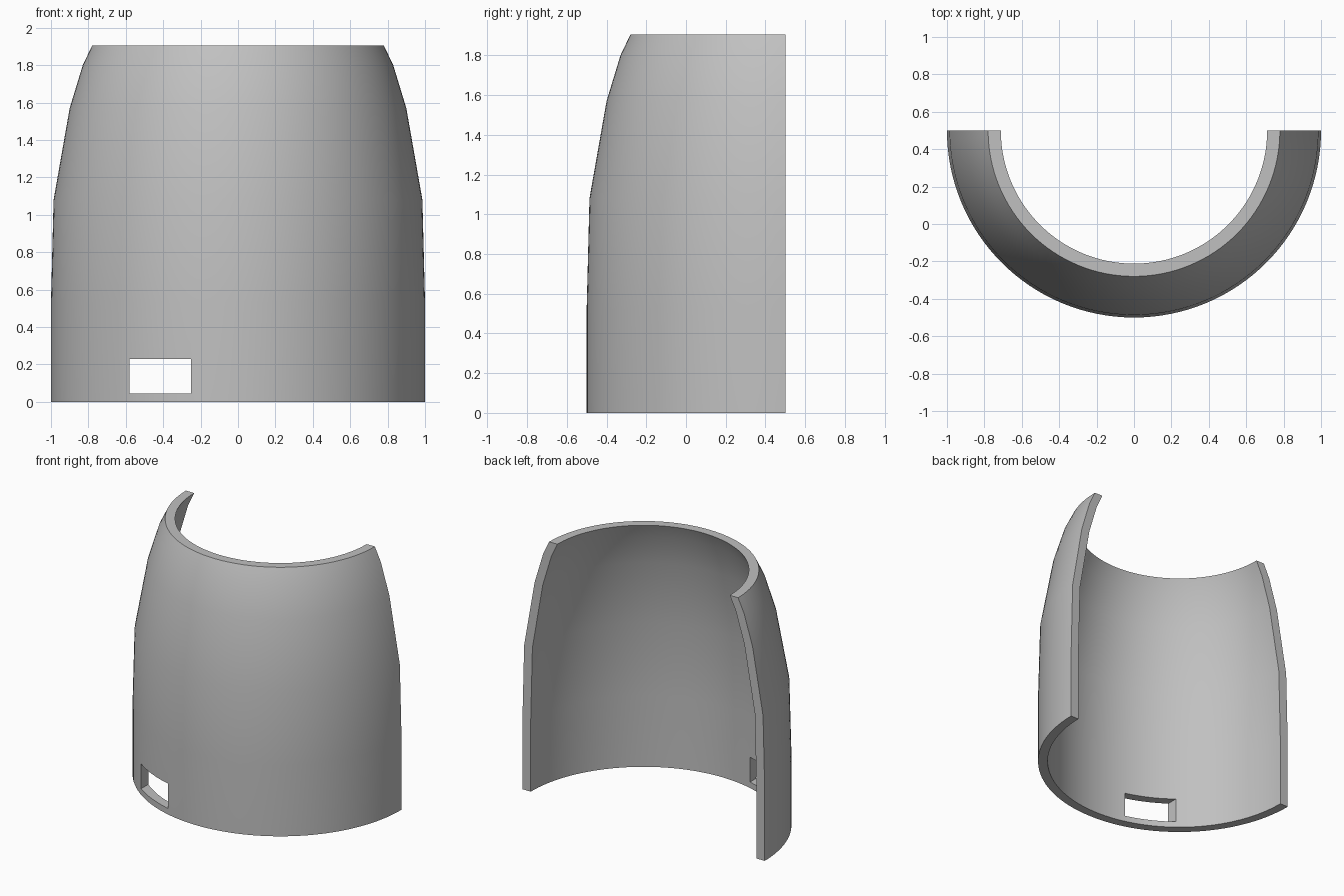
import bpy, bmesh, math
from mathutils import Matrix, Vector

cube = bpy.data.objects.get("Cube")
if cube:
    bpy.data.objects.remove(cube, do_unlink=True)

grey = bpy.data.materials.new("light_grey")
grey.use_nodes = True
colour = (0.53, 0.53, 0.53, 1)
grey.diffuse_color = colour
grey.node_tree.nodes["Principled BSDF"].inputs["Base Color"].default_value = colour

SEGMENTS = 64
WALL = 0.068
CENTRE = Vector((0, 0.5, 0))
# Outer wall as (radius, height), bottom to top
outer = [(1.0, 0), (1.0, 0.53), (0.986, 1.08), (0.9, 1.57), (0.83, 1.8), (0.78, 1.905)]
inner = [(r - WALL, z) for r, z in outer]


def make_object(name, bm):
    bmesh.ops.recalc_face_normals(bm, faces=bm.faces)
    mesh = bpy.data.meshes.new(name)
    bm.to_mesh(mesh)
    bm.free()
    mesh.materials.append(grey)
    obj = bpy.data.objects.new(name, mesh)
    bpy.context.collection.objects.link(obj)
    return obj


# Half-round shell: wall section swept through a half turn
bm = bmesh.new()
section = [bm.verts.new(CENTRE + Vector((r, 0, z))) for r, z in outer + inner[::-1]]
end_face = bm.faces.new(section)
bmesh.ops.spin(bm, geom=[end_face], cent=CENTRE, axis=(0, 0, 1),
               angle=-math.pi, steps=SEGMENTS, use_duplicate=False)
# Close the starting end if the sweep left it open
bmesh.ops.holes_fill(bm, edges=[e for e in bm.edges if e.is_boundary], sides=0)
shell = make_object("half_round_shell", bm)

# Rectangular opening cut straight through the front wall
bm = bmesh.new()
bmesh.ops.create_cube(bm, size=1, matrix=Matrix.Translation((-0.415, -0.3, 0.1375))
                      @ Matrix.Diagonal((0.33, 0.8, 0.185, 1)))
cutter = make_object("window_cutter", bm)
cutter.hide_render = True

cut = shell.modifiers.new("window", 'BOOLEAN')
cut.operation = 'DIFFERENCE'
cut.solver = 'EXACT'
cut.object = cutter

bpy.ops.object.select_all(action='DESELECT')
bpy.context.view_layer.objects.active = shell
shell.select_set(True)
bpy.ops.object.modifier_apply(modifier=cut.name)
bpy.data.objects.remove(cutter, do_unlink=True)
bpy.ops.object.shade_smooth_by_angle(angle=math.radians(30))
